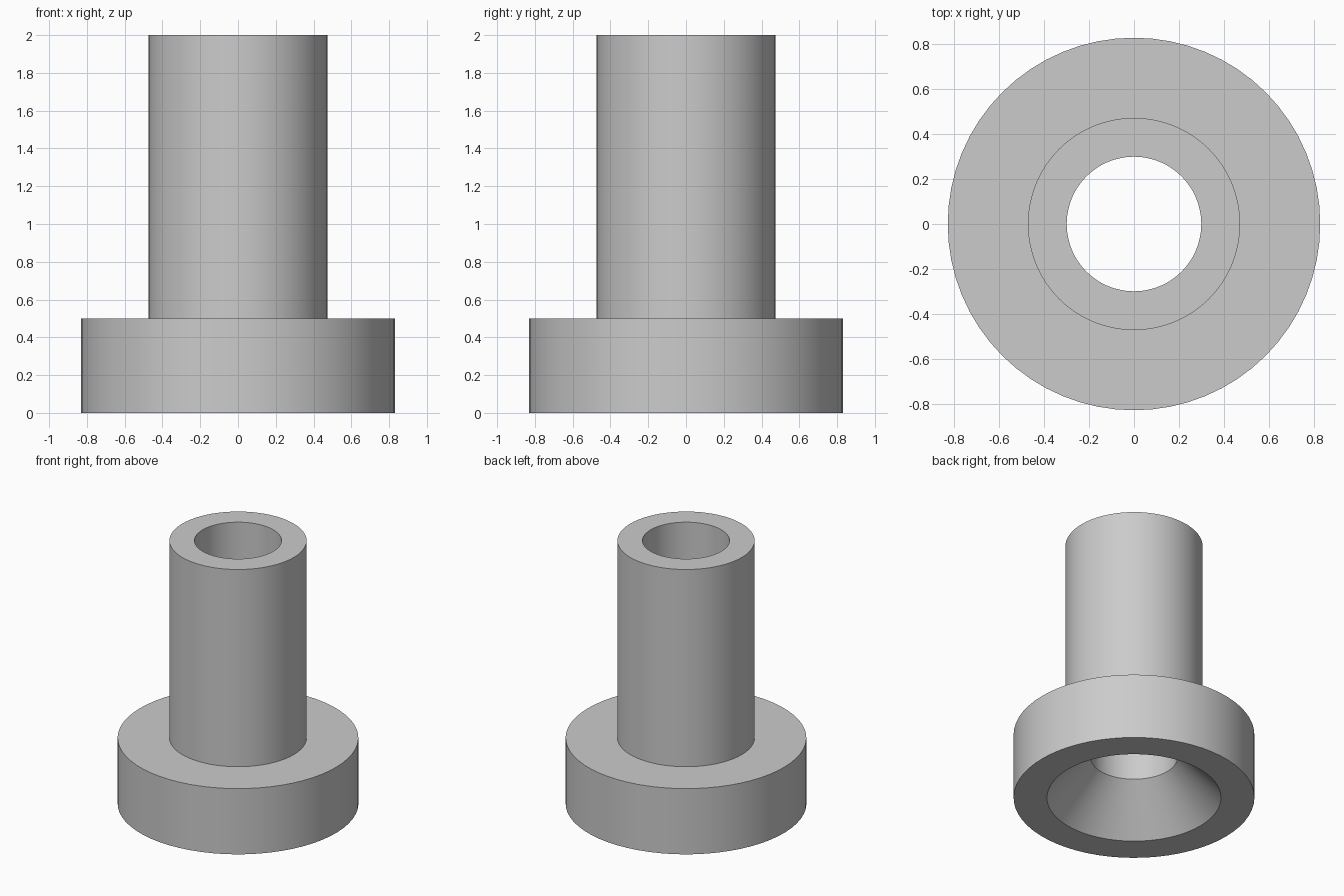
import bpy
import bmesh
from math import radians, tau
from mathutils import Vector

SIDES = 64

cube = bpy.data.objects.get("Cube")
if cube:
    bpy.data.objects.remove(cube, do_unlink=True)

# Single plain grey
grey = bpy.data.materials.new("plain_grey")
grey.use_nodes = True
colour = (0.6, 0.6, 0.6, 1)
grey.diffuse_color = colour
grey.node_tree.nodes["Principled BSDF"].inputs["Base Color"].default_value = colour


def lathe(name, profile):
    """Revolve a closed (radius, height) profile around the z axis."""
    bm = bmesh.new()
    verts = [bm.verts.new((r, 0, z)) for r, z in profile]
    edges = [bm.edges.new((a, b)) for a, b in zip(verts, verts[1:] + verts[:1])]
    bmesh.ops.spin(bm, geom=verts + edges, cent=Vector(), axis=Vector((0, 0, 1)),
                   angle=tau, steps=SIDES)
    bmesh.ops.remove_doubles(bm, verts=bm.verts[:], dist=0.0001)
    bmesh.ops.recalc_face_normals(bm, faces=bm.faces[:])
    mesh = bpy.data.meshes.new(name)
    bm.to_mesh(mesh)
    bm.free()
    mesh.materials.append(grey)
    obj = bpy.data.objects.new(name, mesh)
    bpy.context.collection.objects.link(obj)
    return obj


# Flanged sleeve: wide base, narrow tube, through bore, countersunk underside
sleeve = lathe("flanged_sleeve", [
    (0.60, 0.0),    # countersink mouth
    (0.83, 0.0),    # flange bottom rim
    (0.83, 0.5),    # flange top rim
    (0.473, 0.5),   # tube foot
    (0.473, 2.0),   # tube top rim
    (0.30, 2.0),    # bore top
    (0.30, 0.32),   # bore meets countersink
])

# Smooth round walls, crisp rims
bpy.ops.object.select_all(action="DESELECT")
sleeve.select_set(True)
bpy.context.view_layer.objects.active = sleeve
bpy.ops.object.shade_smooth_by_angle(angle=radians(25))
